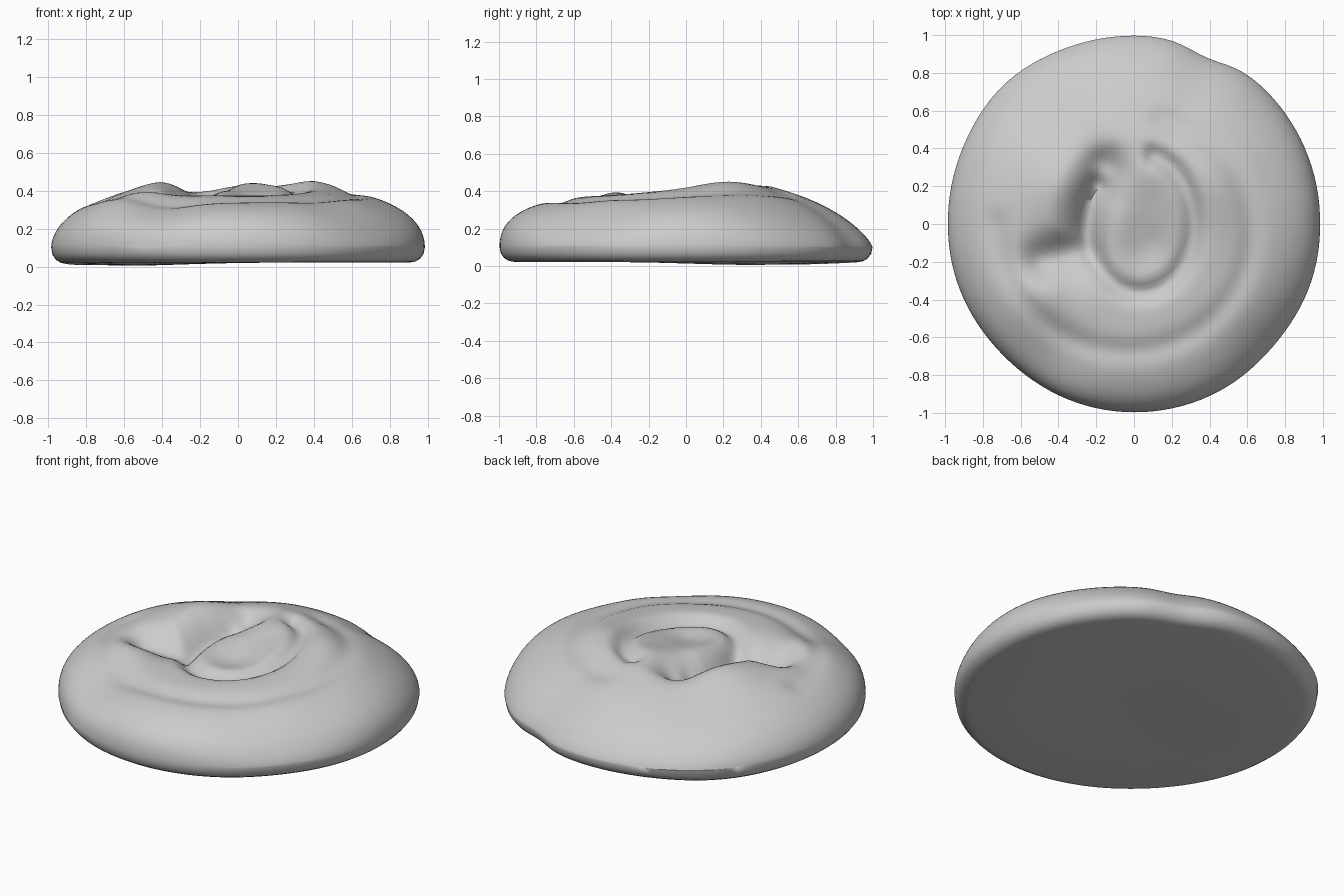
import bpy, bmesh, math
from mathutils import Vector
from mathutils.geometry import intersect_point_line

cube = bpy.data.objects.get("Cube")
if cube:
    bpy.data.objects.remove(cube, do_unlink=True)

SEGMENTS, RINGS = 120, 52


def bump(x, y, cx, cy, width):
    return math.exp(-((x - cx) ** 2 + (y - cy) ** 2) / width ** 2)


def groove(p, path, width):
    """Soft trough, deepest along the path."""
    best = 9.0
    for a, b in zip(path, path[1:]):
        t = min(1, max(0, intersect_point_line(p, a, b)[1]))
        best = min(best, (p - a.lerp(b, t)).length)
    return math.exp(-(best / width) ** 2)


def spiral(a0, a1, r0, r1, steps=36, cx=0, stretch=1):
    """Path turning from angle a0 to a1 (degrees) while the radius changes."""
    out = []
    for i in range(steps + 1):
        t = i / steps
        a = math.radians(a0 + (a1 - a0) * t)
        r = r0 + (r1 - r0) * t
        out.append(Vector((cx + r * math.cos(a), r * stretch * math.sin(a), 0)))
    return out


# Creases of the rolled dough
inner_crease = spiral(75, -215, 0.29, 0.27, cx=0.03, stretch=1.3)
outer_crease = spiral(75, -180, 0.57, 0.73)
pit = [Vector(c) for c in ((-0.16, 0.30, 0), (-0.24, 0.10, 0), (-0.28, -0.12, 0), (-0.48, -0.19, 0))]


def rim(a):
    """Slightly uneven outline with a notch where the roll ends."""
    x, y = math.cos(a), math.sin(a)
    r = 0.985 + 0.012 * abs(y)
    r -= 0.035 * bump(x, y, 0.40, 0.92, 0.16)
    r += 0.015 * bump(x, y, -0.68, 0.73, 0.3)
    r -= 0.012 * bump(x, y, -0.70, -0.71, 0.4)
    r -= 0.012 * bump(x, y, 0.76, -0.65, 0.3)
    return r


def top_height(x, y, f, a):
    back = 0.5 + 0.5 * math.sin(a)
    power = 0.42 + 0.33 * back ** 1.5
    power += 0.25 * bump(math.cos(a), math.sin(a), 0.75, -0.66, 0.4)
    power -= 0.08 * bump(math.cos(a), math.sin(a), 1, 0.1, 0.4)
    z = 0.1 + (0.28 + 0.085 * back * min(1, f * 2.2)) * max(0, 1 - f ** (4.2 - 1.8 * back)) ** power
    p = Vector((x, y, 0))
    z -= 0.05 * groove(p, inner_crease, 0.05)
    z -= 0.02 * groove(p, outer_crease, 0.06)
    z -= 0.10 * groove(p, pit, 0.11)
    # Raised coil shoulders
    z += 0.03 * bump(x, y, 0.40, 0.22, 0.20)
    z += 0.035 * bump(x, y, -0.40, 0.20, 0.18)
    z += 0.035 * bump(x, y, -0.54, -0.36, 0.18)
    z += 0.02 * bump(x, y, 0.60, -0.45, 0.20)
    # Lower outer coil and flattened back
    z -= 0.035 * bump(x, y, -0.42, -0.72, 0.20)
    z -= 0.03 * bump(x, y, -0.45, 0.55, 0.25)
    # Uneven heart of the bun
    z -= 0.035 * bump(x, y, -0.30, -0.25, 0.13)
    z += 0.02 * bump(x, y, 0.05, 0.28, 0.14)
    z += 0.015 * bump(x, y, -0.08, 0.0, 0.12)
    z -= 0.03 * bump(x, y, 0.08, -0.14, 0.13)
    return z


def base_height(x, y):
    return 0.022 - 0.017 * bump(x, y, -0.6, 0.4, 0.5) + 0.008 * bump(x, y, 0.1, -0.2, 0.4)


bm = bmesh.new()


def add_ring(scale, height):
    ring = []
    for i in range(SEGMENTS):
        a = 2 * math.pi * i / SEGMENTS
        r = rim(a) * scale
        x, y = r * math.cos(a), r * math.sin(a)
        ring.append(bm.verts.new((x, y, height(x, y, a))))
    return ring


# Top surface, with rings packed toward the edge for a round shoulder
rings = []
for k in range(1, RINGS + 1):
    f = math.sin(k / RINGS * math.pi / 2) ** 1.1
    rings.append(add_ring(f, lambda x, y, a, f=f: max(0.1, top_height(x, y, f, a))))
# Rounded lower edge, then the flat base
for f, t in ((0.993, 0.55), (0.975, 0.25), (0.95, 0.06), (0.92, 0), (0.6, 0), (0.3, 0)):
    rings.append(add_ring(f, lambda x, y, a, t=t: base_height(x, y) + t * 0.08))

for a, b in zip(rings, rings[1:]):
    for i in range(SEGMENTS):
        j = (i + 1) % SEGMENTS
        bm.faces.new((a[i], b[i], b[j], a[j]))
bm.faces.new(rings[0])
centre = bm.verts.new((0, 0, base_height(0, 0)))
for i in range(SEGMENTS):
    bm.faces.new((rings[-1][i], centre, rings[-1][(i + 1) % SEGMENTS]))
bmesh.ops.recalc_face_normals(bm, faces=bm.faces)

mesh = bpy.data.meshes.new("spiral_bun")
bm.to_mesh(mesh)
bm.free()
bun = bpy.data.objects.new("spiral_bun", mesh)
bpy.context.collection.objects.link(bun)

# Plain grey dough
grey = bpy.data.materials.new("light_grey")
grey.use_nodes = True
colour = (0.6, 0.6, 0.6, 1)
grey.diffuse_color = colour
grey.node_tree.nodes["Principled BSDF"].inputs["Base Color"].default_value = colour
mesh.materials.append(grey)

bpy.context.view_layer.objects.active = bun
bun.select_set(True)
bpy.ops.object.shade_smooth_by_angle(angle=math.radians(60))
